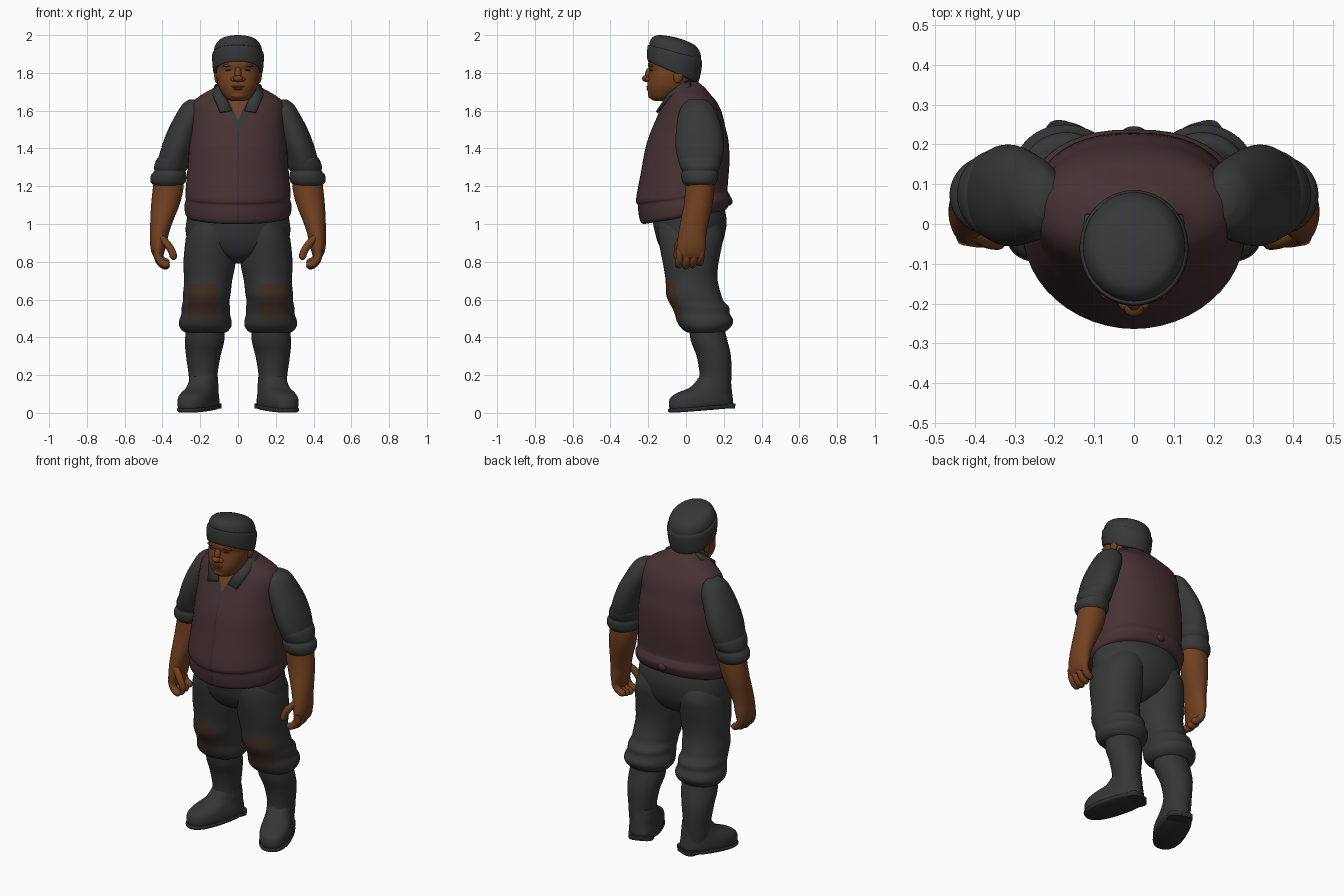
import bpy, bmesh, math
from mathutils import Vector, Matrix

if "Cube" in bpy.data.objects:
    bpy.data.objects.remove(bpy.data.objects["Cube"], do_unlink=True)


def material(name, r, g, b):
    m = bpy.data.materials.new(name)
    m.use_nodes = True
    m.diffuse_color = (r, g, b, 1)
    bsdf = next(n for n in m.node_tree.nodes if n.type == "BSDF_PRINCIPLED")
    bsdf.inputs["Base Color"].default_value = (r, g, b, 1)
    bsdf.inputs["Roughness"].default_value = .9
    return m


CLOTH = material("charcoal cloth", .037, .038, .039)
BOOT = material("boot leather", .036, .036, .036)
SOLE = material("dark sole", .027, .027, .027)
VEST = material("maroon wool", .064, .031, .033)
SEAM = material("dark maroon seam", .045, .022, .023)
SKIN = material("brown skin", .168, .052, .015)
LIPS = material("dark lips", .13, .04, .013)
BROW = material("dark brow", .045, .018, .01)
PATCH = material("brown patch", .055, .029, .017)


def finish(ob, mats, mirror=False, angle=50):
    """Give materials, smooth shading and an optional mirrored twin."""
    for m in mats:
        ob.data.materials.append(m)
    bpy.ops.object.select_all(action="DESELECT")
    ob.select_set(True)
    bpy.context.view_layer.objects.active = ob
    bpy.ops.object.shade_smooth_by_angle(angle=math.radians(angle))
    if mirror:
        mod = ob.modifiers.new("mirror", "MIRROR")
        mod.use_mirror_merge = False
    return ob


def to_object(name, bm):
    bmesh.ops.recalc_face_normals(bm, faces=bm.faces)
    me = bpy.data.meshes.new(name)
    bm.to_mesh(me)
    bm.free()
    ob = bpy.data.objects.new(name, me)
    bpy.context.collection.objects.link(ob)
    return ob


def spline(rows, steps=4):
    """Smooth curve through rows of numbers."""
    out = []
    for i in range(len(rows) - 1):
        a, b, c, d = (rows[min(max(i + k, 0), len(rows) - 1)] for k in (-1, 0, 1, 2))
        for s in range(steps):
            t = s / steps
            out.append([q + t / 2 * (r - p + t * (2 * p - 5 * q + 4 * r - u + t * (3 * (q - r) + u - p)))
                        for p, q, r, u in zip(a, b, c, d)])
    return out + [list(rows[-1])]


def loft(name, rows, mats, mirror=False, tilt=(0, 0), power=(2, 2), matrix=None,
         cuts=(), rule=None, sides=48):
    """Skin rings given as (z, x, half width, front y, back y); power squares the front and back."""
    bm = bmesh.new()
    rings = []
    stations = spline(rows)
    for k, (z, x, rx, yf, yb) in enumerate(stations):
        slope = tilt[0] + (tilt[1] - tilt[0]) * k / (len(stations) - 1)
        mid, ry, ring = (yf + yb) / 2, (yb - yf) / 2, []
        for i in range(sides):
            a = math.tau * i / sides
            c, s = math.cos(a), math.sin(a)
            e = 2 / power[s > 0]
            dx = rx * math.copysign(abs(c) ** e, c)
            dy = ry * math.copysign(abs(s) ** e, s)
            ring.append(bm.verts.new((x + dx, mid + dy, z + slope * dy)))
        rings.append(ring)
    for lo, hi in zip(rings, rings[1:]):
        for i in range(sides):
            j = (i + 1) % sides
            bm.faces.new((lo[i], lo[j], hi[j], hi[i]))
    bm.faces.new(rings[0])
    bm.faces.new(rings[-1])
    if matrix:
        bm.transform(matrix)
    bmesh.ops.recalc_face_normals(bm, faces=bm.faces)
    for co, no in cuts:
        bmesh.ops.bisect_plane(bm, geom=bm.verts[:] + bm.edges[:] + bm.faces[:],
                               plane_co=co, plane_no=no)
    if rule:
        bm.normal_update()
        for f in bm.faces:
            f.material_index = rule(f.calc_center_median(), f.normal)
    return finish(to_object(name, bm), mats, mirror)


def blob(name, loc, size, mat, mirror=False, rot=(0, 0, 0)):
    bm = bmesh.new()
    bmesh.ops.create_uvsphere(bm, u_segments=20, v_segments=12, radius=1)
    turn = Matrix.Rotation(rot[2], 4, "Z") @ Matrix.Rotation(rot[1], 4, "Y") @ Matrix.Rotation(rot[0], 4, "X")
    bm.transform(Matrix.Translation(loc) @ turn @ Matrix.Diagonal((*size, 1)))
    return finish(to_object(name, bm), [mat], mirror)


def finger(name, points, radius):
    """Rounded tube through points, mirrored to the other hand."""
    bm = bmesh.new()
    path = [Vector(p) for p in spline(points, 5)]
    rings = []
    for k, p in enumerate(path):
        q = (path[min(k + 1, len(path) - 1)] - path[max(k - 1, 0)]).to_track_quat("Z", "Y")
        tip = max(1 - (path[-1] - p).length / radius, 0)
        r = radius * math.sqrt(max(1 - tip ** 2, .04))
        rings.append([bm.verts.new(p + q @ Vector((r * math.cos(i * math.tau / 12),
                      r * math.sin(i * math.tau / 12), 0))) for i in range(12)])
    for lo, hi in zip(rings, rings[1:]):
        for i in range(12):
            bm.faces.new((lo[i], lo[i - 1], hi[i - 1], hi[i]))
    bm.faces.new(rings[0])
    bm.faces.new(rings[-1])
    return finish(to_object(name, bm), [SKIN], True)


# Vest, with the open neck showing shirt and chest
V_SHIRT, V_CHEST = (1.49, .55), (1.55, .45)


def vest_rule(c, n):
    if c.y < 0 and abs(c.x) < (c.z - V_CHEST[0]) * V_CHEST[1]:
        return 2
    if c.y < 0 and abs(c.x) < (c.z - V_SHIRT[0]) * V_SHIRT[1]:
        return 1
    return 3 if abs(c.x) < .003 and c.y < 0 and n.y < -.3 else 0


vest_cuts = [((0, 0, z), (s, 0, -k)) for z, k in (V_SHIRT, V_CHEST) for s in (1, -1)]
vest_cuts += [((s * .003, 0, 0), (1, 0, 0)) for s in (1, -1)]
loft("vest", [(1.035, 0, .262, -.225, .2), (1.05, 0, .278, -.242, .22), (1.095, 0, .284, -.252, .238),
              (1.13, 0, .276, -.255, .228), (1.16, 0, .279, -.264, .22), (1.3, 0, .267, -.238, .23),
              (1.42, 0, .258, -.215, .225), (1.5, 0, .249, -.188, .208), (1.58, 0, .25, -.152, .19),
              (1.64, 0, .24, -.125, .163), (1.68, 0, .2, -.106, .132), (1.72, 0, .13, -.09, .1),
              (1.755, 0, .085, -.07, .06)],
     [VEST, CLOTH, SKIN, SEAM], tilt=(.17, 0), power=(1.95, 2.4), cuts=vest_cuts, rule=vest_rule)
blob("vest_back_tab", (0, .23, 1.12), (.03, .016, .022), VEST)

# Shirt collar wings
bm = bmesh.new()
wing = [bm.verts.new(p) for p in ((.085, .02, 1.765), (.075, -.09, 1.7), (.035, -.148, 1.605),
                                  (.095, -.16, 1.595), (.135, -.09, 1.685), (.125, .02, 1.735))]
bm.faces.new((wing[0], wing[1], wing[4], wing[5]))
bm.faces.new((wing[1], wing[2], wing[3], wing[4]))
collar = finish(to_object("collar", bm), [CLOTH], True)
collar.modifiers.new("thickness", "SOLIDIFY").thickness = .014

# Sleeves with rolled cuffs
loft("sleeves", [(1.66, .225, .03, .02, .1), (1.635, .235, .058, -.015, .135), (1.58, .252, .076, -.04, .165),
                 (1.5, .288, .082, -.052, .19), (1.42, .316, .085, -.056, .2), (1.35, .338, .083, -.045, .192),
                 (1.3, .35, .08, -.03, .17)], [CLOTH], True)
loft("sleeve_cuffs", [(1.365, .338, .07, -.03, .18), (1.34, .344, .088, -.04, .188), (1.3, .355, .09, -.03, .18),
                      (1.28, .36, .083, -.02, .168), (1.26, .366, .094, -.026, .172),
                      (1.225, .37, .093, -.02, .165), (1.205, .37, .075, -.005, .15)], [CLOTH], True)

# Forearms, palms, fingers
loft("forearms", [(1.25, .365, .078, 0, .15), (1.18, .371, .081, -.004, .15), (1.1, .385, .075, -.012, .14),
                  (1.02, .403, .061, -.028, .122), (.95, .416, .05, -.04, .108), (.9, .421, .045, -.047, .106),
                  (.85, .424, .034, -.05, .1), (.82, .42, .022, -.04, .09)], [SKIN], True)
for i, label in enumerate(("index", "middle", "ring", "little")):
    y, lift = -.033 + i * .037, (.006, 0, .006, .018)[i]
    finger(label + "_fingers", [(.426, y, .87), (.423, y, .82 + lift), (.4, y - .004, .787 + lift),
                                (.362, y - .008, .775 + lift)], .021)
finger("thumbs", [(.41, -.02, .93), (.372, -.04, .89), (.348, -.045, .85), (.338, -.045, .81)], .02)

# Trousers with knee patches
loft("hips", [(.79, 0, .05, -.03, .08), (.83, 0, .14, -.105, .15), (.89, 0, .25, -.144, .188),
              (.95, 0, .276, -.163, .207), (1.02, 0, .272, -.177, .215), (1.1, 0, .255, -.18, .2)], [CLOTH])
patch_cuts = [((x, 0, 0), (1, 0, 0)) for x in (.11, .265)] + [((0, 0, z), (0, 0, 1)) for z in (.5, .685)]
loft("trouser_legs", [(.425, .172, .105, .01, .195), (.435, .173, .122, -.01, .215), (.46, .173, .138, -.035, .24),
                      (.49, .173, .138, -.05, .25), (.525, .171, .128, -.06, .232), (.56, .17, .128, -.075, .228),
                      (.59, .169, .123, -.092, .2), (.63, .165, .126, -.106, .185), (.7, .158, .127, -.108, .168),
                      (.78, .152, .137, -.12, .17), (.86, .147, .137, -.136, .185), (.94, .138, .134, -.148, .196),
                      (1.02, .12, .12, -.14, .17), (1.08, .1, .09, -.1, .13)],
     [CLOTH, PATCH], True, cuts=patch_cuts, power=(2.1, 2.1),
     rule=lambda c, n: int(.11 < c.x < .265 and .5 < c.z < .685 and n.y < -.1))

# Boots, turned outward at the toes
turn = Matrix.Translation((.185, .14, 0)) @ Matrix.Rotation(math.radians(22), 4, "Z")
loft("boot_shafts", [(.06, .183, .07, .06, .232), (.14, .184, .076, .06, .238), (.2, .185, .076, .072, .24),
                     (.3, .184, .091, .056, .238), (.38, .177, .104, .026, .22), (.46, .172, .1, .015, .2)],
     [BOOT], True)
loft("boot_feet", [(.025, 0, .08, -.235, .11), (.05, 0, .088, -.243, .112), (.085, 0, .086, -.235, .108),
                   (.11, 0, .08, -.195, .105), (.14, 0, .074, -.115, .102), (.2, 0, .066, -.062, .095)],
     [BOOT], True, tilt=(.07, 0), power=(2.4, 2.4), matrix=turn)
loft("boot_soles", [(.014, 0, .082, -.238, .112), (.02, 0, .089, -.246, .118), (.032, 0, .089, -.247, .118),
                    (.036, 0, .082, -.24, .113)], [SOLE], True, tilt=(.075, .075), power=(2.4, 2.4), matrix=turn)
loft("boot_heels", [(.022, 0, .07, .03, .115), (.05, 0, .072, .025, .117)], [SOLE], True,
     power=(3, 3), matrix=turn)

# Neck and head
loft("neck", [(1.6, 0, .085, -.12, .05), (1.68, 0, .085, -.11, .05), (1.78, 0, .085, -.11, .05)], [SKIN])
loft("head", [(1.652, 0, .03, -.165, -.09), (1.662, 0, .06, -.187, -.055), (1.69, 0, .083, -.2, -.02),
              (1.73, 0, .104, -.205, .02), (1.78, 0, .114, -.2, .045), (1.815, 0, .114, -.194, .05),
              (1.845, 0, .114, -.201, .055), (1.9, 0, .11, -.187, .05)], [SKIN], power=(2.2, 2.2))
blob("nose_bridge", (0, -.196, 1.798), (.018, .02, .036), SKIN, rot=(-.25, 0, 0))
blob("nose_tip", (0, -.21, 1.77), (.025, .023, .018), SKIN)
blob("nostrils", (.022, -.2, 1.766), (.017, .017, .013), SKIN, True)
blob("chin", (0, -.18, 1.683), (.042, .022, .022), SKIN)
blob("upper_lip", (0, -.196, 1.727), (.038, .014, .006), LIPS)
blob("lower_lip", (0, -.195, 1.715), (.032, .014, .007), LIPS)
blob("eyes", (.046, -.181, 1.815), (.021, .009, .005), BROW, True, (0, .1, .2))
blob("eyebrows", (.05, -.185, 1.84), (.034, .01, .007), LIPS, True, (0, .1, .22))
blob("ears", (.112, -.04, 1.785), (.014, .026, .04), SKIN, True, (-.2, 0, 0))

# Knitted cap with a turned-up band
loft("cap_crown", [(1.84, 0, .125, -.19, .07), (1.9, 0, .129, -.195, .08), (1.94, 0, .122, -.188, .075),
                   (1.97, 0, .1, -.165, .05), (1.986, 0, .06, -.13, -.005), (1.991, 0, .015, -.085, -.055)],
     [CLOTH], tilt=(-.3, -.2))
loft("cap_band", [(1.805, 0, .118, -.188, .05), (1.808, 0, .13, -.202, .065), (1.84, 0, .135, -.206, .076),
                  (1.89, 0, .137, -.204, .085), (1.908, 0, .132, -.199, .082), (1.912, 0, .122, -.188, .072)],
     [CLOTH], tilt=(-.46, -.24))
